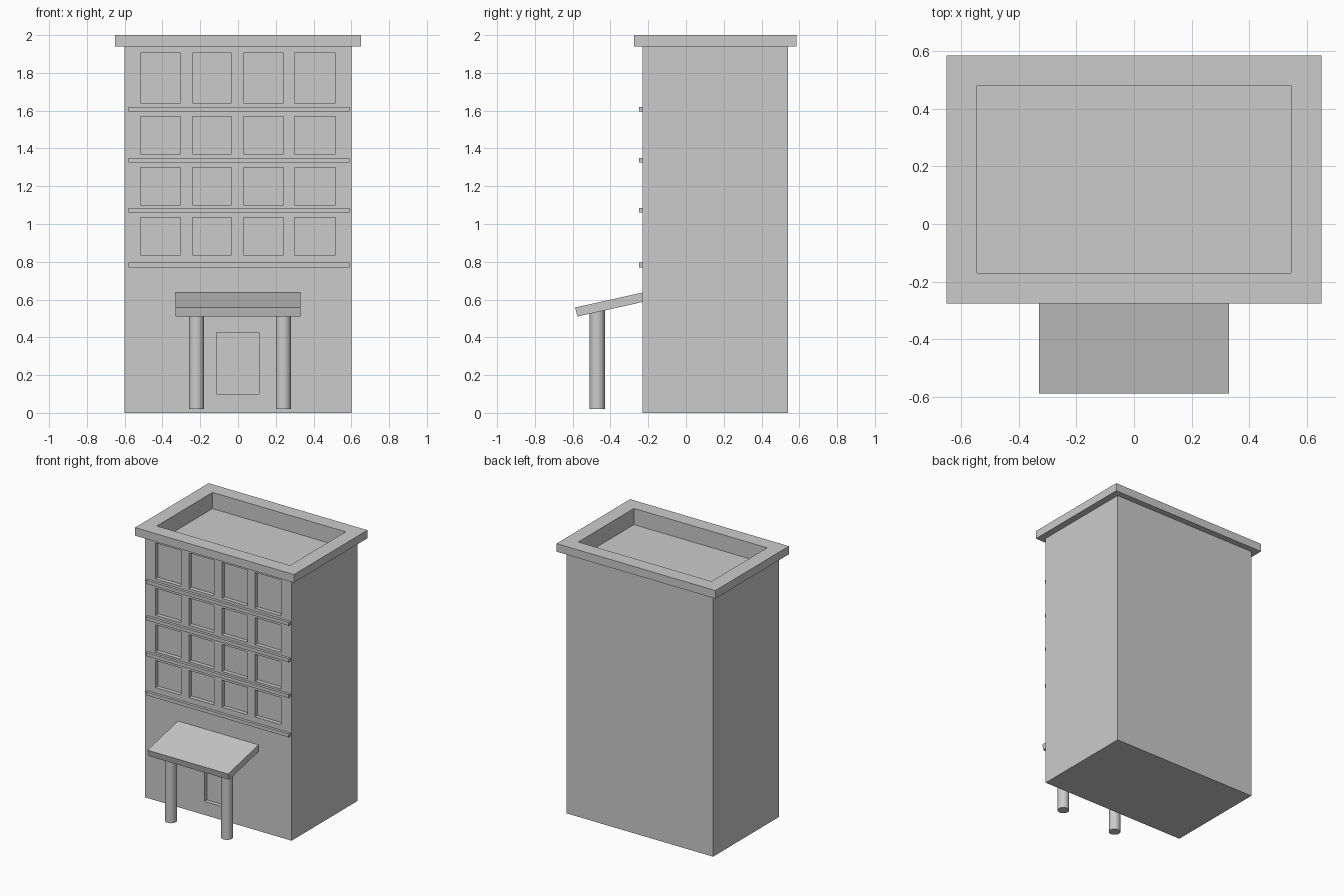
import bpy, bmesh
from mathutils import Matrix, Vector

if "Cube" in bpy.data.objects:
    bpy.data.objects.remove(bpy.data.objects["Cube"])


def make_object(name, bm):
    bmesh.ops.recalc_face_normals(bm, faces=bm.faces[:])
    mesh = bpy.data.meshes.new(name)
    bm.to_mesh(mesh)
    bm.free()
    obj = bpy.data.objects.new(name, mesh)
    bpy.context.collection.objects.link(obj)
    return obj


def add_box(bm, x0, x1, y0, y1, z0, z1):
    lo, hi = Vector((x0, y0, z0)), Vector((x1, y1, z1))
    size = hi - lo
    bmesh.ops.create_cube(bm, size=1, matrix=Matrix.Translation((lo + hi) / 2)
                          @ Matrix.Diagonal((*size, 1)))


FRONT = -0.23

# Building shell: walls, cornice and sunken roof lofted as one solid
shell = [  # half width, front y, back y, z
    (0.60, FRONT, 0.54, 0.0),
    (0.60, FRONT, 0.54, 1.94),
    (0.65, -0.275, 0.585, 1.94),
    (0.65, -0.275, 0.585, 2.0),
    (0.545, -0.17, 0.48, 2.0),
    (0.545, -0.17, 0.48, 1.88),
]
bm = bmesh.new()
rings = [[bm.verts.new(p) for p in ((-w, a, z), (w, a, z), (w, b, z), (-w, b, z))]
         for w, a, b, z in shell]
for low, high in zip(rings, rings[1:]):
    for i in range(4):
        j = (i + 1) % 4
        bm.faces.new((low[i], low[j], high[j], high[i]))
bm.faces.new(rings[0][::-1])
bm.faces.new(rings[-1])
building = make_object("building", bm)

# Window and door recesses
bm = bmesh.new()
columns = [(-0.515, -0.305), (-0.24, -0.035), (0.03, 0.24), (0.30, 0.515)]
rows = [(0.835, 1.035), (1.10, 1.30), (1.37, 1.57), (1.64, 1.905)]
for x0, x1 in columns:
    for z0, z1 in rows:
        add_box(bm, x0, x1, FRONT - 0.05, FRONT + 0.03, z0, z1)
add_box(bm, -0.115, 0.11, FRONT - 0.05, FRONT + 0.03, 0.10, 0.425)
cutter = make_object("opening_cutter", bm)
cutter.hide_render = True
cut = building.modifiers.new("openings", 'BOOLEAN')
cut.operation = 'DIFFERENCE'
cut.solver = 'EXACT'
cut.object = cutter
bpy.context.view_layer.objects.active = building
bpy.ops.object.modifier_apply(modifier=cut.name)
bpy.data.objects.remove(cutter)

# Ledges under each row of windows
for n, z in enumerate((0.77, 1.06, 1.325, 1.595), 1):
    bm = bmesh.new()
    add_box(bm, -0.58, 0.59, FRONT - 0.02, FRONT + 0.005, z, z + 0.025)
    make_object(f"ledge_{n}", bm)

# Sloping canopy over the door, side profile extruded across x
bm = bmesh.new()
profile = [(FRONT, 0.637), (-0.587, 0.558), (-0.575, 0.51), (FRONT, 0.587)]
face = bm.faces.new([bm.verts.new((-0.33, y, z)) for y, z in profile])
side = bmesh.ops.extrude_face_region(bm, geom=[face])["geom"]
bmesh.ops.translate(bm, vec=(0.66, 0, 0),
                    verts=[v for v in side if isinstance(v, bmesh.types.BMVert)])
make_object("canopy", bm)

# Round posts holding the canopy
for name, x in (("left_post", -0.22), ("right_post", 0.24)):
    bpy.ops.mesh.primitive_cylinder_add(vertices=32, radius=0.04, depth=0.53,
                                        location=(x, -0.47, 0.285))
    bpy.context.object.name = name
    bpy.ops.object.shade_smooth_by_angle()
